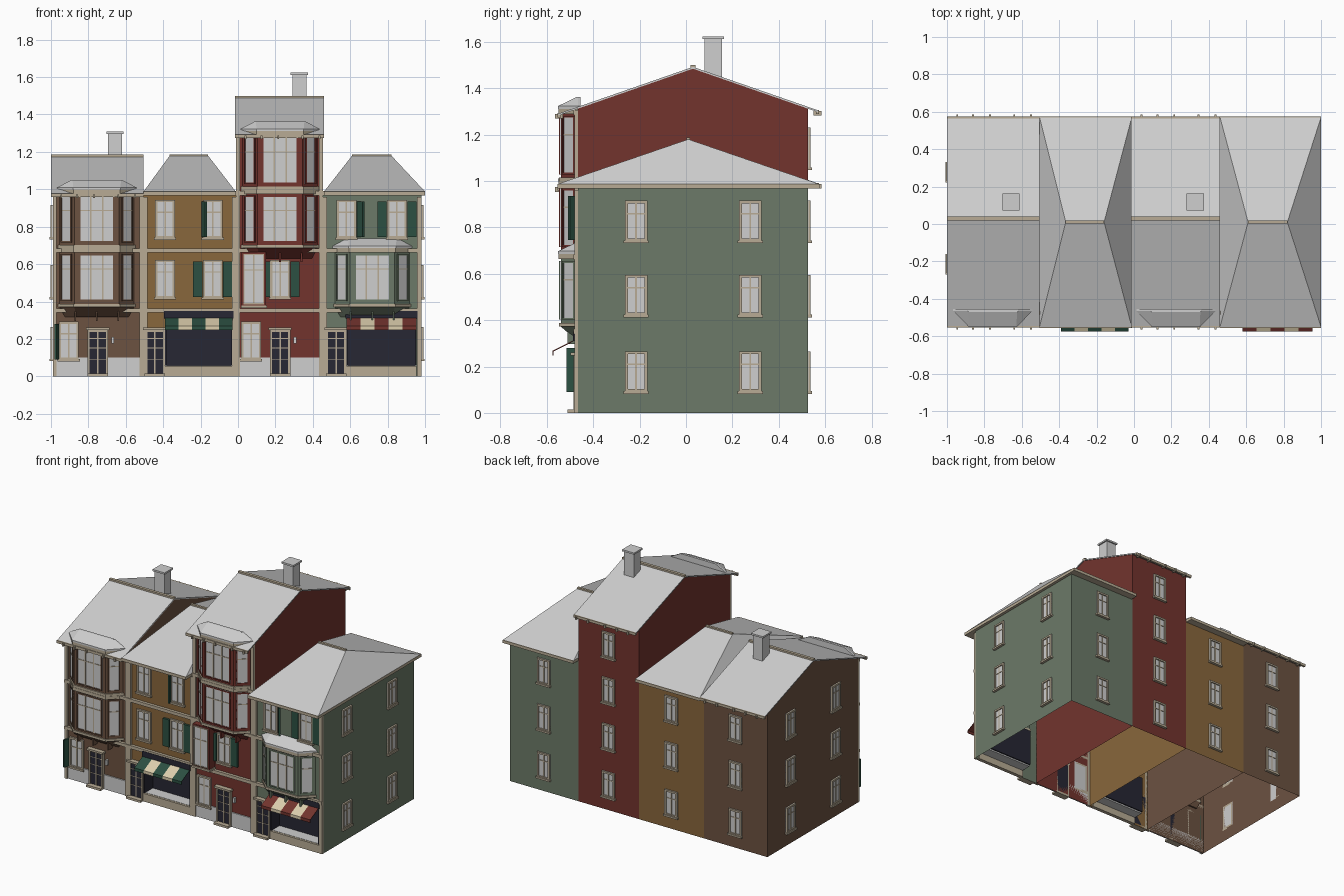
import bpy, bmesh, math
from mathutils import Vector

if "Cube" in bpy.data.objects:
    bpy.data.objects.remove(bpy.data.objects["Cube"])

COLOURS = {
    "light_grey": (.62, .62, .62), "brown": (.15, .084, .053), "ochre": (.25, .135, .045),
    "brick_red": (.17, .034, .027), "sage_green": (.15, .195, .138), "stone": (.48, .41, .30),
    "navy": (.02, .02, .034), "dark_green": (.025, .08, .054), "cream": (.72, .62, .42),
}
MATS = {}
for key, rgb in COLOURS.items():
    m = bpy.data.materials.new(key)
    m.use_nodes = True
    m.diffuse_color = (*rgb, 1)
    m.node_tree.nodes["Principled BSDF"].inputs["Base Color"].default_value = (*rgb, 1)
    MATS[key] = m


class Wall:
    """A vertical plane: u runs along it, d outwards, z up."""
    def __init__(self, origin, along):
        self.o = Vector((*origin, 0))
        self.u = Vector((*along, 0)).normalized()
        self.n = self.u.cross(Vector((0, 0, 1)))

    def at(self, u, d, z):
        return self.o + self.u * u + self.n * d + Vector((0, 0, z))


class Part:
    def __init__(self, name):
        self.name, self.bm, self.mats = name, bmesh.new(), []

    def face(self, pts, mat):
        if mat not in self.mats:
            self.mats.append(mat)
        f = self.bm.faces.new([p if isinstance(p, bmesh.types.BMVert) else self.bm.verts.new(p) for p in pts])
        f.material_index = self.mats.index(mat)

    def loft(self, low, high, mat):
        a = [self.bm.verts.new(p) for p in low]
        b = [self.bm.verts.new(p) for p in high]
        self.face(a[::-1], mat)
        self.face(b, mat)
        for i in range(len(a)):
            j = (i + 1) % len(a)
            self.face((a[i], a[j], b[j], b[i]), mat)

    def box(self, w, u0, u1, z0, z1, d0, d1, mat):
        ring = [(u0, d0), (u1, d0), (u1, d1), (u0, d1)]
        self.loft([w.at(u, d, z0) for u, d in ring], [w.at(u, d, z1) for u, d in ring], mat)

    def quad(self, w, u0, u1, z0, z1, mat, d=0):
        self.face([w.at(u0, d, z0), w.at(u1, d, z0), w.at(u1, d, z1), w.at(u0, d, z1)], mat)

    def frame(self, w, u0, u1, z0, z1, t, d, mat):
        for a, b in ((u0, u0 + t), (u1 - t, u1)):
            self.box(w, a, b, z0, z1, 0, d, mat)
        for a, b in ((z0, z0 + t), (z1 - t, z1)):
            self.box(w, u0 + t, u1 - t, a, b, 0, d, mat)

    def done(self, recalc=True):
        if recalc:
            bmesh.ops.recalc_face_normals(self.bm, faces=self.bm.faces)
        me = bpy.data.meshes.new(self.name)
        self.bm.to_mesh(me)
        self.bm.free()
        for k in self.mats:
            me.materials.append(MATS[k])
        bpy.context.collection.objects.link(bpy.data.objects.new(self.name, me))


FY, BY, RIDGE = -.465, .525, .03
LEFT, RIGHT = -.99, .98
front, back = Wall((0, FY), (1, 0)), Wall((0, BY), (-1, 0))
right, left = Wall((RIGHT, 0), (0, 1)), Wall((LEFT, 0), (0, -1))


def pane(p, w, u0, u1, z0, z1, t=.012, d=.012, mat="stone", mullions=1):
    p.box(w, u0, u1, z0, z1, 0, .004, "light_grey")
    p.frame(w, u0, u1, z0, z1, t, d, mat)
    for i in range(mullions):
        c = u0 + (u1 - u0) * (i + 1) / (mullions + 1)
        p.box(w, c - .004, c + .004, z0, z1, .003, .008, "stone")
    zm = z0 + (z1 - z0) * .68
    p.box(w, u0, u1, zm - .003, zm + .003, .003, .007, "stone")


def window(p, w, c, z0, width=.096, h=.175):
    pane(p, w, c - width / 2, c + width / 2, z0, z0 + h)
    p.box(w, c - width / 2 - .006, c + width / 2 + .006, z0 - .008, z0 + .004, 0, .018, "stone")


def door(p, c):
    p.box(front, c - .045, c + .045, .015, .24, 0, .012, "navy")
    p.frame(front, c - .055, c + .055, 0, .25, .012, .02, "stone")
    p.box(front, c - .062, c + .062, .247, .26, 0, .032, "stone")
    p.box(front, c - .055, c + .055, 0, .015, 0, .045, "stone")
    p.box(front, c - .004, c + .004, .015, .24, .01, .016, "stone")
    for z in (.09, .15, .2):
        p.box(front, c - .045, c + .045, z, z + .004, .01, .015, "stone")


def shutter(p, hinge, z0, side, angle=0):
    w = Wall((hinge, FY), (side * math.cos(angle), -math.sin(angle)))
    p.box(w, 0, .05, z0, z0 + .19, -.006 if angle else -.016, .006 if angle else .016, "dark_green")


def outline(c, z, g=0, half=.2, nose=.12, depth=.075):
    return [Vector(q) for q in ((c - half - g, FY + .01, z), (c - half - g, FY, z), (c - nose - g / 2, FY - depth - g, z),
            (c + nose + g / 2, FY - depth - g, z), (c + half + g, FY, z), (c + half + g, FY + .01, z))]


def bay(name, c, z0, storeys, mat):
    p, h = Part(name), .313
    p.loft(outline(c, z0 - .055, 0, .17, .11, .01), outline(c, z0, 0), mat)
    for s in range(storeys):
        a, b = z0 + s * h, z0 + (s + 1) * h
        p.loft(outline(c, a), outline(c, b), mat)
        p.loft(outline(c, a, .008), outline(c, a + .016, .008), "stone")
        p.loft(outline(c, b - .022, .01), outline(c, b, .01), "stone")
        ring = outline(c, 0)
        for i, inset in ((1, .016), (2, .024), (3, .016)):
            q, r = ring[i], ring[i + 1]
            w = Wall(q.xy, (r - q).xy)
            pane(p, w, inset, (r - q).length - inset, a + .03, b - .03, .008, .008, mat, 2 if i == 2 else 0)
    top = z0 + storeys * h
    p.loft(outline(c, top, .012), outline(c, top + .012, .012), "light_grey")
    p.loft(outline(c, top + .012, .012), outline(c, top + .052, 0, .135, .13, .005), "light_grey")
    for x in (c - .115, c, c + .115):
        p.box(front, x - .005, x + .005, z0 - .075, z0 - .01, 0, .045, mat)
    p.done()


def gable_roof(name, x0, x1, z):
    """Two overhanging slopes with ridge cap, gutters and rafter ends."""
    p, k = Part(name), .172 / .495
    for y in (-.55, .57):
        e = z - abs(y - RIDGE) * k
        slope = [Vector(q) for q in ((x0, RIDGE, z), (x1, RIDGE, z), (x1, y, e), (x0, y, e))]
        p.loft([v - Vector((0, 0, .008)) for v in slope], slope, "light_grey")
        w, o = (front, FY - y) if y < 0 else (back, y - BY)
        s = 1 if y < 0 else -1
        p.box(w, s * x0, s * x1, e - .016, e + .002, o - .01, o + .004, "stone")
        for t in (.055, .14, .23, .36, .45):
            u = s * (x0 + t)
            p.box(w, u - .005, u + .005, e - .022, e - .002, o - .02, o + .015, "stone")
    p.loft([(x, y, z - .006) for x, y in ((x0, RIDGE - .01), (x1, RIDGE - .01), (x1, RIDGE + .01), (x0, RIDGE + .01))],
           [(x, y, z + .008) for x, y in ((x0, RIDGE - .01), (x1, RIDGE - .01), (x1, RIDGE + .01), (x0, RIDGE + .01))], "stone")
    p.done()
    p = Part(name.replace("roof", "chimney"))
    c = x0 + .343
    p.box(front, c - .037, c + .037, z - .1, z + .12, FY - .155, FY - .08, "light_grey")
    p.box(front, c - .046, c + .046, z + .12, z + .132, FY - .164, FY - .071, "light_grey")
    p.done()


def hip_roof(name, x0, x1, r0, r1):
    p = Part(name)
    a = [p.bm.verts.new(q) for q in ((x0, -.55, .988), (x1, -.55, .988), (x1, .57, .988), (x0, .57, .988))]
    r = [p.bm.verts.new((x, .01, 1.18)) for x in (r0, r1)]
    for f in ((a[0], a[1], r[1], r[0]), (a[1], a[2], r[1]), (a[2], a[3], r[0], r[1]), (a[3], a[0], r[0]), a[::-1]):
        p.face(f, "light_grey")
    p.box(front, x0, x1, .968, .988, FY - .575, FY + .555, "stone")
    p.box(front, r0, r1, 1.176, 1.187, FY - .018, FY - .002, "stone")
    p.done()


def shop(name, a, b, stripe):
    """Recessed shop window with stone base, sign board and striped awning."""
    p = Part(name + "_shopfront")
    p.box(front, a, b, 0, .055, -.01, .015, "stone")
    p.box(front, a, b, .047, .057, -.08, .0, "light_grey")
    p.box(front, a, b, .057, .315, -.088, -.08, "navy")
    for u in (a, b - .008):
        p.box(front, u, u + .008, .057, .315, -.08, .012, "navy")
    p.box(front, a, b, .31, .318, -.08, 0, "navy")
    p.box(front, a - .005, b + .005, .31, .35, 0, .022, "navy")
    p.done()
    p = Part(name + "_awning")
    n = 5
    for i in range(n):
        u0, u1 = a + (b - a) * i / n, a + (b - a) * (i + 1) / n
        mat = "cream" if i % 2 else stripe
        top = [front.at(u0, .015, .316), front.at(u1, .015, .316), front.at(u1, .11, .268), front.at(u0, .11, .268)]
        p.loft([v - Vector((0, 0, .005)) for v in top], top, mat)
        p.box(front, u0, u1, .247, .268, .106, .111, mat)
    p.done()


# Houses: name, colour, x range, wall top, gabled, shop opening, door centre
HOUSES = [("brown", "brown", LEFT, -.505, 1.0, True, None, -.75),
          ("ochre", "ochre", -.505, -.01, .975, False, (-.39, -.03), -.445),
          ("red", "brick_red", -.01, .455, 1.315, True, None, .225),
          ("green", "sage_green", .455, RIGHT, .975, False, (.58, .955), .525)]
for name, col, x0, x1, h, gabled, opening, door_x in HOUSES:
    p = Part(name + "_house_walls")
    p.quad(back, -x1, -x0, 0, h, col)
    if opening:
        a, b = opening
        p.quad(front, x0, a, 0, h, col)
        p.quad(front, a, b, .315, h, col)
        p.quad(front, b, x1, 0, h, col)
        shop(name, a, b, "dark_green" if name == "ochre" else "brick_red")
    else:
        p.quad(front, x0, x1, 0, h, col)
    for x, s in ((x0, -1), (x1, 1)):
        pts = [(x, FY, 0), (x, BY, 0), (x, BY, h)] + ([(x, RIDGE, h + .172)] if gabled else []) + [(x, FY, h)]
        p.face(pts[::s], col)
    p.done(False)
    # Rear windows, door and stone trim
    p = Part(name + "_rear_windows")
    for z in (.09, .42, .74, 1.055)[:4 if h > 1.2 else 3]:
        window(p, back, -(x0 + x1) / 2, z)
    p.done()
    p = Part(name + "_door")
    door(p, door_x)
    if gabled:
        p.box(front, door_x + .073, door_x + .087, .175, .21, 0, .02, "light_grey")
    p.done()
    p = Part(name + "_trim")
    for u0, u1 in ((x0, x0 + .02), (x1 - .022, x1)):
        p.box(front, u0, u1, 0, h - .015, 0, .016, "stone")
    for z in (.34, .662, .968, 1.285)[:4 if h > 1.2 else 3]:
        p.box(front, x0, x1, z, z + .022, 0, .02, "stone")
    if gabled:
        p.box(front, x0, x1, 0, .1, 0, .008, "light_grey")
    p.done()

gable_roof("brown_roof", -1, -.505, 1.177)
gable_roof("red_roof", -.015, .46, 1.492)
hip_roof("ochre_roof", -.505, -.012, -.365, -.16)
hip_roof("green_roof", .46, 1, .61, .82)

bay("brown_bay", -.755, .372, 2, "brown")
bay("red_bay", .225, .685, 2, "brick_red")
bay("green_bay", .718, .372, 1, "sage_green")

# Small boxed window on the red house
p = Part("red_box_window")
p.box(front, .02, .15, .365, .665, 0, .06, "brick_red")
pane(p, Wall((0, FY - .06), (1, 0)), .03, .14, .385, .655, .006, .007, "stone")
p.box(front, .015, .155, .365, .378, 0, .068, "stone")
p.done()

# Windows on the end walls
for name, w in (("left_end_windows", left), ("right_end_windows", right)):
    p = Part(name)
    for y in (-.215, .277):
        for z in (.09, .42, .74):
            window(p, w, y * w.u.y, z)
    p.done()

# Front windows and shutters
p = Part("front_windows")
for c, z in ((-.39, .738), (-.135, .738), (-.39, .418), (-.135, .418), (.225, .418),
             (.58, .738), (.85, .738), (-.905, .088), (.07, .088)):
    window(p, front, c, z, .106, .205)
p.done()
p = Part("shutters")
for hinge, z, side, angle in ((-.19, .425, -1, 0), (-.08, .425, 1, 0), (-.19, .745, 1, 1.2), (.17, .425, -1, 0),
                              (.28, .425, 1, 0), (.64, .745, 1, .9), (.795, .745, -1, 0), (.905, .745, 1, 0),
                              (-.96, .09, -1, 1.25)):
    shutter(p, hinge, z, side, angle)
p.done()
